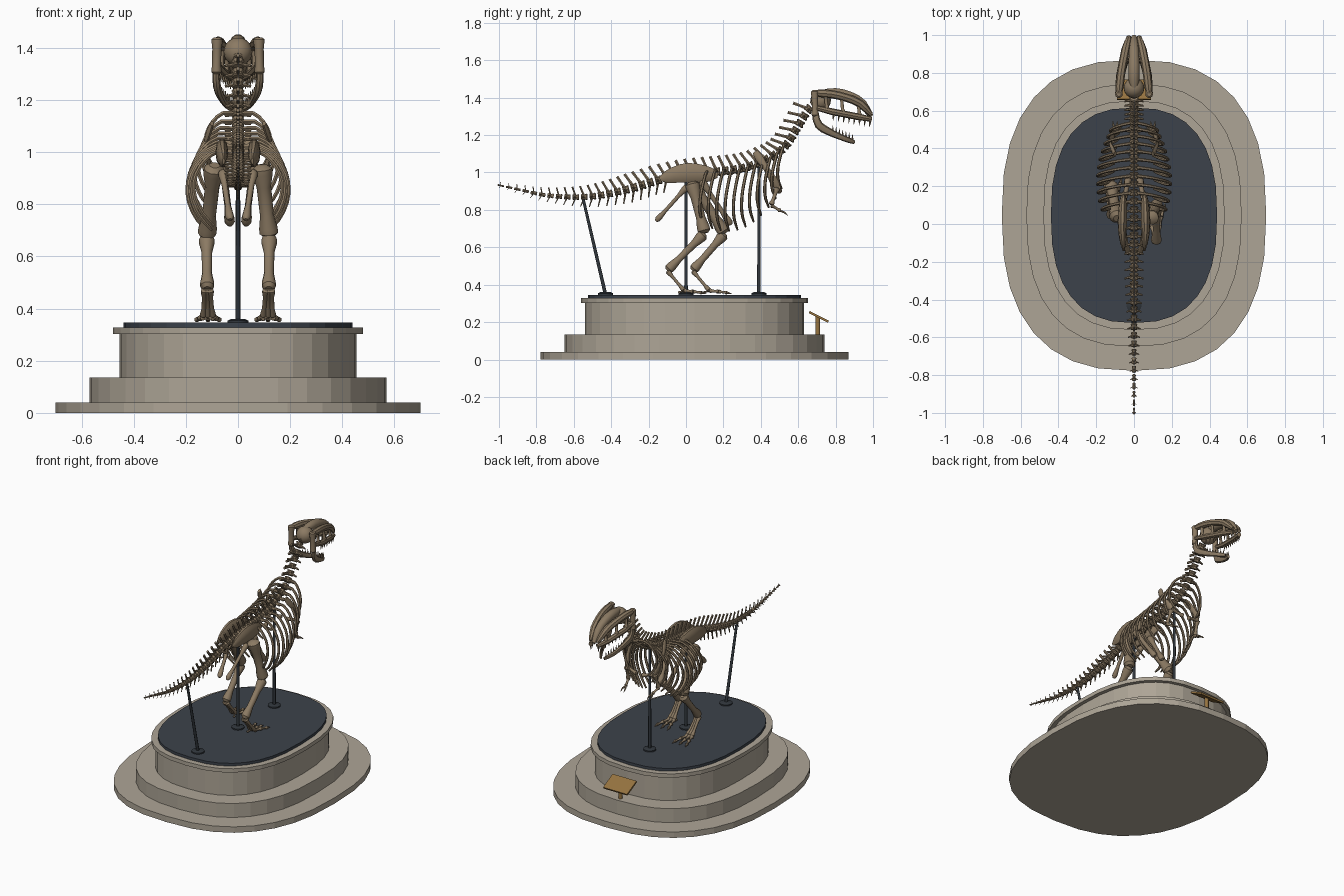
import bpy, bmesh, math
from mathutils import Vector as V

cube = bpy.data.objects.get("Cube")
if cube:
    bpy.data.objects.remove(cube, do_unlink=True)

X, Y, Z = V((1, 0, 0)), V((0, 1, 0)), V((0, 0, 1))
CY = 0.046  # plinth centre along y


def material(name, rgb, rough=0.7):
    m = bpy.data.materials.new(name)
    m.use_nodes = True
    m.diffuse_color = (*rgb, 1)
    node = m.node_tree.nodes["Principled BSDF"]
    node.inputs["Base Color"].default_value = (*rgb, 1)
    node.inputs["Roughness"].default_value = rough
    return m


BONE = material("fossil bone", (0.26, 0.195, 0.125))
STONE = material("pale stone", (0.42, 0.375, 0.305))
FLOOR = material("dark slate", (0.045, 0.055, 0.07))
STEEL = material("black steel", (0.03, 0.037, 0.045), 0.4)
BRASS = material("aged brass", (0.30, 0.17, 0.05), 0.4)


def finish(name, bm, mat, smooth=True):
    bmesh.ops.recalc_face_normals(bm, faces=bm.faces)
    me = bpy.data.meshes.new(name)
    bm.to_mesh(me)
    bm.free()
    me.materials.append(mat)
    ob = bpy.data.objects.new(name, me)
    bpy.context.collection.objects.link(ob)
    if smooth:
        bpy.ops.object.select_all(action="DESELECT")
        ob.select_set(True)
        bpy.context.view_layer.objects.active = ob
        bpy.ops.object.shade_smooth_by_angle(angle=math.radians(40))
    return ob


def tube(bm, pts, radii, sides=8, flat=1.0, ref=X):
    """Loft rings along a path; flat squashes the rings along ref."""
    pts, rings = [V(p) for p in pts], []
    for i, p in enumerate(pts):
        t = (pts[min(i + 1, len(pts) - 1)] - pts[max(i - 1, 0)]).normalized()
        a = (ref - t * ref.dot(t)).normalized()
        b = t.cross(a)
        ang = [math.tau * k / sides for k in range(sides)]
        rings.append([bm.verts.new(p + radii[i] * (a * flat * math.cos(w) + b * math.sin(w)))
                      for w in ang])
    for r, s in zip(rings, rings[1:]):
        for k in range(sides):
            bm.faces.new((r[k], r[(k + 1) % sides], s[(k + 1) % sides], s[k]))
    bm.faces.new(rings[0])
    bm.faces.new(rings[-1])


def long_bone(bm, a, b, r, knob=1.35, flat=1.0):
    """Limb bone with swollen rounded ends."""
    a, b = V(a), V(b)
    steps = (0, 0.05, 0.12, 0.3, 0.7, 0.88, 0.95, 1)
    scale = (0.6, knob, knob, 0.85, 0.8, knob * 0.9, knob * 0.9, 0.6)
    tube(bm, [a.lerp(b, s) for s in steps], [r * k for k in scale], 10, flat)


def smooth_path(pts, n):
    """Evenly spaced points on a Catmull-Rom spline."""
    pts = [V(p) for p in pts]
    e = [2 * pts[0] - pts[1], *pts, 2 * pts[-1] - pts[-2]]
    fine = []
    for p, q, r, s in zip(e, e[1:], e[2:], e[3:]):
        for k in range(20):
            t = k / 20
            fine.append(q + 0.5 * t * (r - p + t * (2 * p - 5 * q + 4 * r - s
                                                    + t * (3 * (q - r) + s - p))))
    fine.append(pts[-1])
    length = [0]
    for a, b in zip(fine, fine[1:]):
        length.append(length[-1] + (b - a).length)
    out, j = [], 0
    for i in range(n):
        d = length[-1] * i / (n - 1)
        while j < len(fine) - 2 and length[j + 1] < d:
            j += 1
        out.append(fine[j].lerp(fine[j + 1], (d - length[j]) / (length[j + 1] - length[j])))
    return out


# Stepped plinth
def tier(name, a, b, z0, z1, mat):
    bm = bmesh.new()
    loop = []
    for k in range(32):
        c, s = math.cos(math.tau * k / 32), math.sin(math.tau * k / 32)
        loop.append(bm.verts.new((a * math.copysign(abs(c) ** 0.8, c),
                                  CY + b * math.copysign(abs(s) ** 0.8, s), z0)))
    face = bm.faces.new(loop)
    top = bmesh.ops.extrude_face_region(bm, geom=[face])["geom"]
    bmesh.ops.translate(bm, vec=Z * (z1 - z0), verts=[g for g in top if isinstance(g, bmesh.types.BMVert)])
    bm.faces.new(loop) if not face.is_valid else None
    finish(name, bm, mat, False)


tier("plinth_bottom_step", 0.70, 0.823, 0, 0.04, STONE)
tier("plinth_middle_step", 0.57, 0.695, 0.04, 0.135, STONE)
tier("plinth_drum", 0.455, 0.585, 0.135, 0.305, STONE)
tier("plinth_lip", 0.48, 0.607, 0.302, 0.328, STONE)
tier("display_floor", 0.44, 0.57, 0.328, 0.346, FLOOR)

# Support rods with round feet
for name, foot, top in (("hip_rod", 0, (0, 0, 0.97)), ("chest_rod", 0.39, (0, 0.39, 1.03)),
                        ("tail_rod", -0.43, (0, -0.55, 0.86))):
    bm = bmesh.new()
    tube(bm, [(0, foot, 0.346), top], [0.01, 0.008], 10)
    tube(bm, [(0, foot, 0.344), (0, foot, 0.354), (0, foot, 0.36)], [0.04, 0.04, 0.028], 16)
    finish(name, bm, STEEL)

# Sign on a short post
bm = bmesh.new()
tube(bm, [(0, 0.705, 0.13), (0, 0.705, 0.23)], [0.013, 0.013], 10)
finish("sign_post", bm, BRASS)
bpy.ops.mesh.primitive_cube_add(size=1, location=(0, 0.71, 0.228), rotation=(math.radians(-27), 0, 0))
sign = bpy.context.object
sign.name = "sign_plate"
sign.scale = (0.18, 0.115, 0.012)
sign.data.materials.append(BRASS)

# Backbone: centra, neural spines, side processes and tail chevrons
COUNT = 42
spine = smooth_path([(0, -0.99, 0.93), (0, -0.89, 0.908), (0, -0.76, 0.88), (0, -0.6, 0.868),
                     (0, -0.46, 0.877), (0, -0.3, 0.912), (0, -0.14, 0.96), (0, 0.02, 0.99),
                     (0, 0.29, 1.02), (0, 0.45, 1.08), (0, 0.53, 1.14), (0, 0.59, 1.23),
                     (0, 0.65, 1.33), (0, 0.69, 1.37)], COUNT)
bm = bmesh.new()
step = (spine[1] - spine[0]).length
for i, p in enumerate(spine):
    t = (spine[min(i + 1, COUNT - 1)] - spine[max(i - 1, 0)]).normalized()
    up = X.cross(t)
    grow = min(1, 0.2 + i / 20)
    r = 0.025 * grow
    tube(bm, [p + t * step * k for k in (-0.38, -0.28, 0, 0.28, 0.38)],
         [r * k for k in (0.8, 1, 0.75, 1, 0.8)])
    if i == COUNT - 1:
        continue
    lean = up - t * 0.35
    h = 0.085 * grow
    tube(bm, [p, p + lean * h * 0.6, p + lean * h], [0.011 * grow, 0.008 * grow, 0.009 * grow], 6, 0.7)
    if p.y < -0.1:
        low = -up - t * 0.45
        tube(bm, [p, p + low * h * 0.85], [0.008 * grow, 0.004 * grow], 6)
    for s in (-1, 1):
        side = X * s * 0.05 * grow - t * 0.012
        tube(bm, [p, p + side], [0.009 * grow, 0.005 * grow], 6, ref=Y)
finish("backbone", bm, BONE)

# Ribs
bm = bmesh.new()
for p in [q for q in spine if 0.08 < q.y < 0.56]:
    f = (p.y - 0.08) / 0.48
    w = 0.10 + 0.095 * math.sin(math.pi * (0.2 + 0.75 * f))
    d = 0.20 + 0.13 * math.sin(math.pi * (0.15 + 0.8 * f))
    for s in (-1, 1):
        path = [p + V((s * w * a, b, d * c)) for a, b, c in
                ((0.06, 0, 0), (0.5, -0.012, 0.0), (0.88, -0.03, -0.22), (1, -0.045, -0.5),
                 (0.86, -0.045, -0.78), (0.55, -0.025, -1))]
        tube(bm, smooth_path(path, 14), [0.0085] * 11 + [0.008, 0.007, 0.005], 6, ref=Y)
finish("ribs", bm, BONE)

# Hips, legs, shoulders and arms
for s, side, dy in ((1, "left", 0), (-1, "right", 0.135)):
    def P(x, y, z):
        return V((s * x, y, z))

    bm = bmesh.new()
    tube(bm, smooth_path([P(0.055, -0.14, 0.965), P(0.062, 0, 0.998), P(0.055, 0.17, 0.985)], 9),
         [0.012, 0.035, 0.045, 0.052, 0.055, 0.053, 0.048, 0.04, 0.014], 10, 0.45)
    long_bone(bm, P(0.06, 0.08, 0.96), P(0.03, 0.24, 0.72), 0.016)
    long_bone(bm, P(0.06, 0.01, 0.93), P(0.03, -0.16, 0.74), 0.013)
    finish(side + "_hip", bm, BONE)

    bm = bmesh.new()
    hip, knee = P(0.09, 0.03, 0.95), P(0.12, 0.10 + dy * 0.8, 0.675)
    ankle, ball = P(0.118, -0.10 + dy, 0.475), P(0.115, -0.01 + dy, 0.368)
    long_bone(bm, hip, knee, 0.033, 1.2)
    long_bone(bm, knee, ankle, 0.024, 1.25)
    for k in (-1, 0, 1):
        joint = ball + X * k * 0.018
        long_bone(bm, ankle + X * k * 0.01, joint, 0.0105)
        mid = joint + V((k * 0.012, 0.05, -0.005))
        tip = mid + V((k * 0.014, 0.045, -0.006))
        long_bone(bm, joint, mid, 0.0095)
        long_bone(bm, mid, tip, 0.008)
        tube(bm, [tip, tip + V((k * 0.005, 0.025, -0.006))], [0.008, 0.001], 6)
    long_bone(bm, ball, ball + V((-s * 0.02, -0.03, -0.01)), 0.006)
    finish(side + "_leg", bm, BONE)

    bm = bmesh.new()
    shoulder, elbow, wrist = P(0.105, 0.49, 0.92), P(0.115, 0.455, 0.825), P(0.10, 0.505, 0.795)
    tube(bm, smooth_path([P(0.10, 0.37, 1.11), P(0.125, 0.43, 1.02), shoulder], 7),
         [0.016, 0.022, 0.018, 0.016, 0.018, 0.024, 0.016], 8, 0.5)
    long_bone(bm, shoulder, P(0.02, 0.50, 0.90), 0.012)
    long_bone(bm, shoulder, elbow, 0.012)
    long_bone(bm, elbow, wrist, 0.009)
    for k in (-1, 1):
        tube(bm, [wrist, wrist + V((k * 0.01, 0.02, -0.008)), wrist + V((k * 0.012, 0.04, -0.025))],
             [0.006, 0.006, 0.001], 6)
    finish(side + "_arm", bm, BONE)

    # Skull side: brow, cheek, jaw and struts
    bm = bmesh.new()
    tube(bm, smooth_path([P(0.08, 0.69, 1.425), P(0.068, 0.80, 1.415), P(0.045, 0.92, 1.375),
                          P(0.025, 0.99, 1.31)], 9),
         [0.016] + [0.022] * 6 + [0.019, 0.012], 8)
    tube(bm, [P(0.085, 0.70, 1.345), P(0.078, 0.78, 1.325), P(0.05, 0.92, 1.298), P(0.025, 0.99, 1.285)],
         [0.014, 0.018, 0.018, 0.014])
    long_bone(bm, P(0.08, 0.688, 1.44), P(0.083, 0.69, 1.30), 0.021, 1.0)
    for y, x, lo, hi in ((0.755, 0.078, 1.33, 1.42), (0.84, 0.065, 1.31, 1.41), (0.93, 0.046, 1.295, 1.37)):
        long_bone(bm, P(x, y, lo), P(x - 0.005, y - 0.01, hi), 0.011)
    for k in range(8):
        f = k / 7
        root = P(0.074 - 0.045 * f, 0.79 + 0.195 * f, 1.312 - 0.035 * f)
        tube(bm, [root, root - Z * 0.035 - Y * 0.004], [0.007, 0.001], 5)
    finish(side + "_skull_side", bm, BONE)

    bm = bmesh.new()
    tube(bm, smooth_path([P(0.085, 0.69, 1.345), P(0.082, 0.705, 1.26), P(0.066, 0.77, 1.215),
                          P(0.042, 0.85, 1.18), P(0.012, 0.90, 1.162)], 11),
         [0.013, 0.017, 0.02, 0.022, 0.022, 0.02, 0.018, 0.016, 0.015, 0.014, 0.01], 8, 0.7)
    for k in range(7):
        f = k / 6
        root = P(0.062 - 0.042 * f, 0.785 + 0.105 * f, 1.218 - 0.045 * f)
        tube(bm, [root, root + Z * 0.032], [0.006, 0.001], 5)
    finish(side + "_lower_jaw", bm, BONE)

# Skull middle: braincase, nose ridge and snout tip
bm = bmesh.new()
tube(bm, smooth_path([(0, 0.72, 1.42), (0, 0.82, 1.42), (0, 0.93, 1.38), (0, 0.99, 1.30)], 9),
     [0.02, 0.028, 0.03, 0.03, 0.028, 0.026, 0.024, 0.02, 0.014], 10)
ball = bmesh.ops.create_uvsphere(bm, u_segments=16, v_segments=10, radius=0.055)["verts"]
bmesh.ops.translate(bm, verts=ball, vec=(0, 0.72, 1.385))
finish("skull_middle", bm, BONE)
